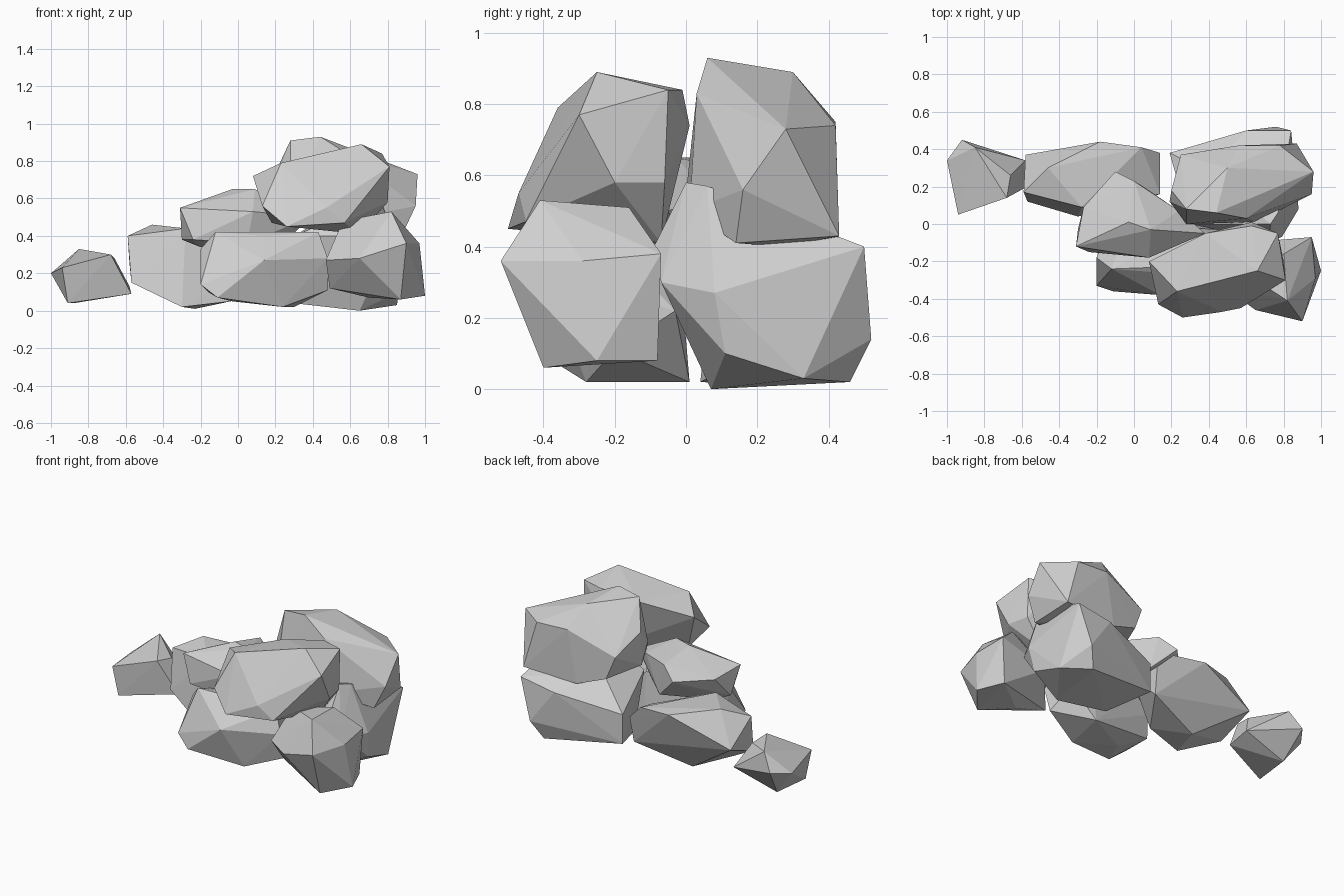
import bpy
import bmesh

# Remove the default cube if it is there
default_cube = bpy.data.objects.get("Cube")
if default_cube is not None:
    bpy.data.objects.remove(default_cube, do_unlink=True)

CENTIMETRE = 0.01  # rock corners are given in hundredths of a unit


def make_material(name, colour):
    material = bpy.data.materials.new(name)
    material.use_nodes = True
    material.diffuse_color = colour
    for node in material.node_tree.nodes:
        if node.type == "BSDF_PRINCIPLED":
            node.inputs["Base Color"].default_value = colour
            node.inputs["Roughness"].default_value = 0.9
    return material


stone_grey = make_material("stone grey", (0.63, 0.63, 0.63, 1.0))


def rock(name, crown, girth, foot):
    """Wrap a faceted boulder around its upper, middle and lower corners."""
    bm = bmesh.new()
    for corner in crown + girth + foot:
        bm.verts.new([value * CENTIMETRE for value in corner])
    hull = bmesh.ops.convex_hull(bm, input=bm.verts[:])
    spare = set(hull["geom_interior"]) | set(hull["geom_unused"])
    bmesh.ops.delete(
        bm,
        geom=[item for item in spare if isinstance(item, bmesh.types.BMVert)],
        context="VERTS",
    )
    bmesh.ops.recalc_face_normals(bm, faces=bm.faces[:])
    mesh = bpy.data.meshes.new(name)
    bm.to_mesh(mesh)
    bm.free()
    mesh.materials.append(stone_grey)
    boulder = bpy.data.objects.new(name, mesh)
    bpy.context.collection.objects.link(boulder)
    return boulder


# Small stone lying apart at the end of the pile
rock(
    "outlying_stone",
    crown=[(-85, 41, 33), (-68, 14, 30), (-66, 26, 28)],
    girth=[(-100, 34, 20), (-94, 5, 23), (-92, 45, 22), (-58, 34, 13)],
    foot=[(-57, 20, 9), (-91, 7, 4), (-88, 32, 4)],
)

# Low boulder at the back of the tail
rock(
    "tail_boulder",
    crown=[(-59, 17, 40), (-46, 30, 46), (-28, 9, 44), (-18, 44, 40),
           (4, 41, 38)],
    girth=[(-58, 37, 25), (14, 38, 28), (14, 16, 28), (-57, 12, 15)],
    foot=[(-30, 4, 2), (-4, 10, 5), (-23, 26, 1), (13, 35, 11)],
)

# Stone resting on the two low boulders
rock(
    "middle_boulder",
    crown=[(-31, -12, 55), (-10, 28, 53), (0, 23, 60), (-3, 1, 65),
           (9, -3, 65), (24, 7, 55)],
    girth=[(-27, 9, 52), (38, -5, 50), (8, -18, 53)],
    foot=[(-30, -3, 38), (-24, -15, 38), (-20, 0, 34), (5, 20, 38),
          (25, 0, 36), (5, -15, 36)],
)

# Long low boulder at the front
rock(
    "front_boulder",
    crown=[(-20, -18, 33), (-12, -24, 42), (14, -26, 40), (43, -22, 42),
           (30, -2, 38), (-5, -4, 36)],
    girth=[(48, -25, 28), (-20, -33, 14), (14, -38, 27), (45, -3, 22),
           (-15, -5, 25)],
    foot=[(-11, -36, 7), (48, -20, 11), (24, -28, 2), (-3, -18, 5),
          (30, 1, 2), (-16, -7, 10)],
)

# Upright boulder at the front corner
rock(
    "corner_boulder",
    crown=[(82, -41, 53), (56, -24, 48), (80, -16, 51)],
    girth=[(90, -52, 36), (95, -7, 38), (97, -29, 36), (47, -33, 27),
           (65, -46, 28), (60, -10, 30)],
    foot=[(100, -25, 8), (87, -40, 6), (93, -8, 8), (49, -23, 12),
          (70, -25, 7)],
)

# Broad boulder under the back of the heap
rock(
    "back_base_boulder",
    crown=[(73, 0, 58), (77, 6, 57), (84, 50, 40), (60, 50, 36),
           (40, 28, 46), (30, 0, 40)],
    girth=[(76, 52, 14), (19, 38, 28), (88, 8, 27), (79, -7, 30),
           (72, -9, 40)],
    foot=[(70, 46, 2), (86, 11, 10), (65, 7, 0), (85, 33, 3),
          (30, 10, 4), (19, 38, 9)],
)

# Two large boulders on top of the heap
rock(
    "front_top_boulder",
    crown=[(66, -25, 89), (77, -5, 84), (63, -1, 84), (38, -5, 80),
           (23, -36, 79), (8, -20, 72), (81, -30, 77)],
    girth=[(63, 1, 74), (13, -43, 56), (47, -47, 55), (80, -20, 58),
           (77, -6, 58)],
    foot=[(26, -50, 45), (57, -45, 47), (18, -28, 47), (65, -7, 41)],
)
rock(
    "back_top_boulder",
    crown=[(28, 8, 91), (44, 6, 93), (50, 30, 89), (60, 3, 83),
           (78, 42, 74), (56, 42, 75), (20, 18, 74)],
    girth=[(96, 28, 73), (95, 16, 56), (19, 12, 66), (28, 0, 55),
           (25, 37, 63)],
    foot=[(31, 38, 48), (87, 43, 43), (65, 1, 50), (88, 14, 41),
          (50, 41, 41), (78, 27, 40), (20, 17, 52)],
)
